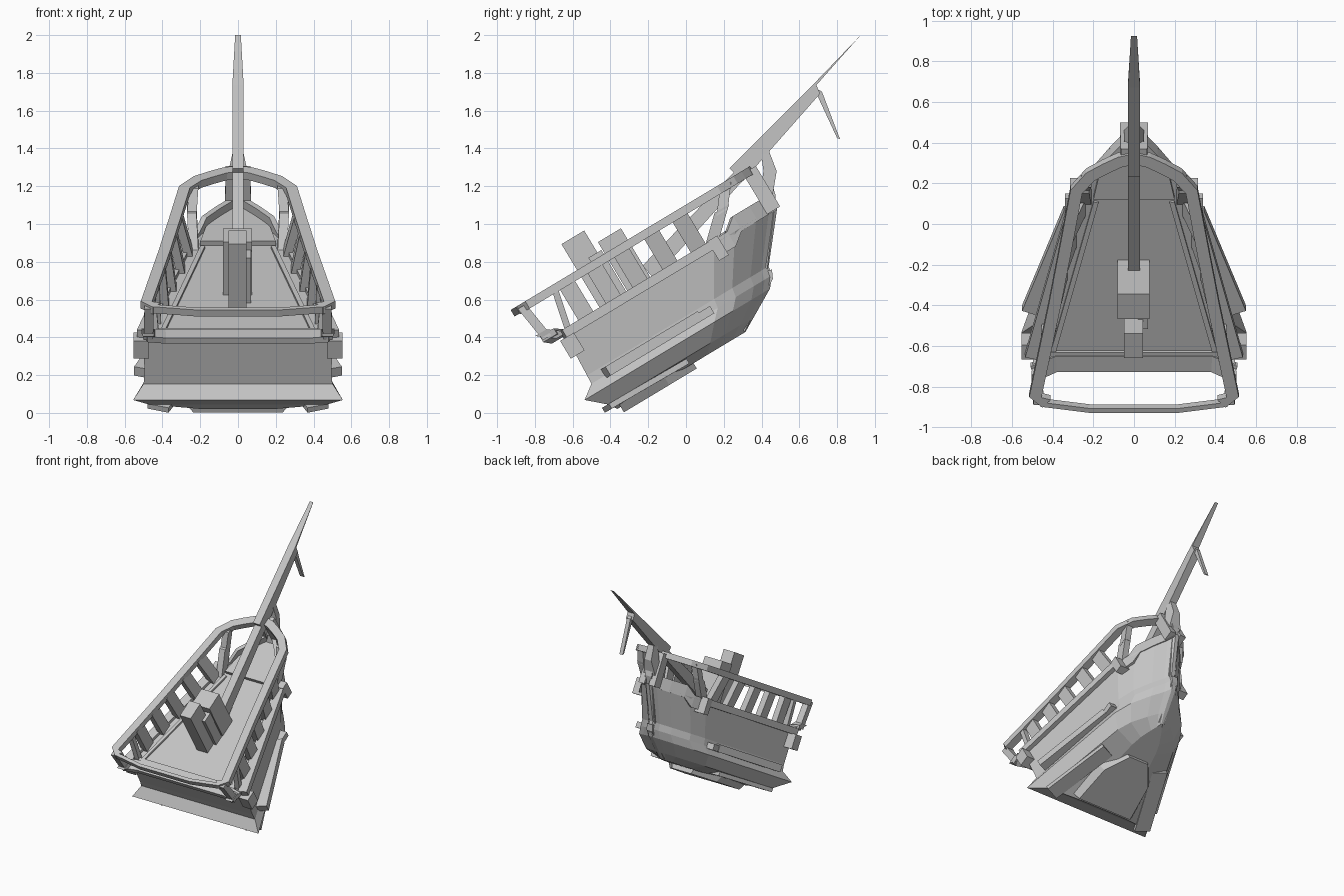
import bpy, bmesh, math
from mathutils import Vector

if "Cube" in bpy.data.objects:
    bpy.data.objects.remove(bpy.data.objects["Cube"])

grey = bpy.data.materials.new("weathered_grey")
grey.diffuse_color = (0.55, 0.55, 0.55, 1)
grey.use_nodes = True
grey.node_tree.nodes["Principled BSDF"].inputs["Base Color"].default_value = grey.diffuse_color
C, S = math.cos(math.radians(31)), math.sin(math.radians(31))


def P(x, u, v):
    """Ship frame (x across, u forward, v up) pitched bow-up by 31 degrees."""
    return Vector((x, C * u - S * v, S * u + C * v))


def finish(name, bm):
    bmesh.ops.recalc_face_normals(bm, faces=bm.faces)
    me = bpy.data.meshes.new(name)
    bm.to_mesh(me)
    bm.free()
    me.materials.append(grey)
    ob = bpy.data.objects.new(name, me)
    bpy.context.collection.objects.link(ob)
    return ob


def loft(name, rings):
    """Skin equal-length rings of points and cap the ends."""
    bm = bmesh.new()
    vs = [[bm.verts.new(p) for p in r] for r in rings]
    n = len(vs[0])
    for a, b in zip(vs, vs[1:]):
        for i in range(n):
            j = (i + 1) % n
            bm.faces.new((a[i], a[j], b[j], b[i]))
    bm.faces.new(vs[0])
    bm.faces.new(vs[-1])
    return finish(name, bm)


def box(name, x0, x1, u0, u1, v0, v1):
    ring = lambda v: [P(x0, u0, v), P(x1, u0, v), P(x1, u1, v), P(x0, u1, v)]
    return loft(name, [ring(v0), ring(v1)])


def plank(name, pts, w, h, side=1):
    """Bar along (x,u,v) points: w across in plan, h in v below the points."""
    rings = []
    n = len(pts)
    for i, (x, u, v) in enumerate(pts):
        a, b = pts[max(i - 1, 0)], pts[min(i + 1, n - 1)]
        t = Vector((b[0] - a[0], b[1] - a[1])).normalized()
        nx, nu = -t.y * w, t.x * w
        rings.append([P(side * xx, uu, vv) for xx, uu, vv in
                      ((x, u, v), (x + nx, u + nu, v),
                       (x + nx, u + nu, v - h), (x, u, v - h))])
    return loft(name, rings)


def strut(name, a, b, du, dx, side=1):
    """Four-sided post between two ship-frame points."""
    ring = lambda p: [P(side * (p[0] + i * dx), p[1] + j * du, p[2])
                      for i, j in ((-.5, -.5), (.5, -.5), (.5, .5), (-.5, .5))]
    return loft(name, [ring(a), ring(b)])


def profile(name, pts, w):
    """Extrude a world (y,z) outline; w = half width or one per point."""
    ws = w if isinstance(w, list) else [w] * len(pts)
    return loft(name, [[Vector((s * k, y, z)) for (y, z), k in zip(pts, ws)]
                       for s in (-1, 1)])


# plan shape shared by every hull level: (length fraction, width fraction)
PLAN = [(0, 1), (.70, .55), (.80, .43), (.90, .235), (.96, .1), (1, .03)]


def interp(table, t):
    for (a, p), (b, q) in zip(table, table[1:]):
        if t <= b:
            return p + (q - p) * (t - a) / (b - a)
    return table[-1][1]


# hull: bottom, bilge, lip, chine, sheer
levels = [(.205, -.30, .49, .20), (.25, -.33, .57, .47), (.335, -.425, .72, .555),
          (.39, -.35, .765, .50), (.44, -.347, .775, .495), (.69, -.335, .98, .50)]
rings = []
for v, u0, u1, xm in levels:
    half = [(xm * w, u0 + (u1 - u0) * t) for t, w in PLAN]
    rings.append([P(x, u, v) for x, u in half] + [P(-x, u, v) for x, u in half[::-1]])
loft("hull", rings)


def edge(u):
    """Half width of the sheer at u."""
    return .5 * interp(PLAN, max(0, (u + .335) / 1.315))


# bottom panel plate
loft("keel_plate", [[P(x * k, u, v) for x, u in
                     ((-.28, -.28), (.28, -.28), (.24, .0), (.1, .17), (-.1, .17), (-.24, .0))]
                    for v, k in ((.172, .85), (.23, 1))])

# deck border trims and bow step
for s in (1, -1):
    plank("deck_trim", [(edge(u) - .085, u, .705) for u in (-.33, .1, .55)], .025, .02, s)
plank("deck_end_trim", [(.42, -.35, .71), (-.42, -.35, .71)], -.04, .04)
loft("bow_step", [[P(x, u, v) for x, u in
                   ((-.2, .57), (.2, .57), (.17, .72), (.05, .92), (-.05, .92), (-.17, .72))]
                  for v in (.68, .718)])

# railing: outer path, stern to bow (u, x)
RAIL = [(-.425, .515), (.1, .42), (.45, .362), (.76, .312), (.86, .235), (.91, .155), (.95, .08)]
for s in (1, -1):
    plank("rail", [(.45, -.485, .945)] + [(x, u, .945) for u, x in RAIL] + [(0, .97, .945)],
          .06, .045, s)
    # balusters
    for u in (-.19, -.02, .145, .33, .505):
        strut("baluster", (edge(u) - .035, u, .68), (interp(RAIL, u) - .035, u, .92),
              .092, .045, s)
    # stern corner braces
    strut("stern_post", (.46, -.35, .69), (.475, -.44, .76), .07, .06, s)
    strut("stern_post_upper", (.475, -.425, .72), (.47, -.455, .93), .05, .05, s)
    strut("stern_knee", (.44, -.31, .69), (.46, -.26, .91), .035, .04, s)
    box("stern_block", s * .47, s * .553, -.375, -.29, .56, .67)
    # bow braces framing the oval opening
    strut("bow_brace", (.235, .57, .69), (.245, .72, .83), .09, .05, s)
    strut("bow_brace_head", (.245, .71, .81), (.235, .80, .925), .07, .05, s)
    strut("bow_cheek", (.045, .95, .68), (.04, .95, .93), .08, .05, s)
    # bow bulwark
    plank("bow_bulwark", [(edge(u), u, .765 if u > .7 else .71)
                          for u in (.58, .68, .75, .85, .92, .965)], .03, .09, s)
    # gunwale strake and its end block
    plank("gunwale", [(edge(u) + .035, u, .715) for u in (-.335, .1, .58)], .07, .05, s)
    box("gunwale_end", s * .23, s * .315, .565, .625, .60, .72)
    # side strakes
    plank("side_strake", [(.55, -.24, .43), (.345, .33, .43)], .09, .055, s)
    box("strake_end", s * .25, s * .34, .31, .40, .375, .42)
    plank("bilge_strake", [(.48, -.325, .252), (.30, .15, .245)], .12, .03, s)

# stern rail bar and the lower stern beam
plank("stern_rail", [(.46, -.48, .945), (.22, -.515, .945), (-.22, -.515, .945),
                     (-.46, -.48, .945)], -.025, .04)
plank("stern_beam", [(.48, -.455, .745), (.38, -.42, .715), (-.38, -.42, .715),
                     (-.48, -.455, .745)], -.09, .035)

# deck posts
box("deck_post_aft", -.05, .045, -.105, .035, .68, 1.105)
box("deck_post_side", .02, .07, -.02, .06, .68, .97)
box("deck_post_fore", -.08, .075, .066, .208, .68, 1.015)

# bowsprit, its inboard heel and the hanging strut
profile("bowsprit", [(.23, 1.295), (.67, 1.735), (.925, 2.0), (.918, 1.992),
                     (.69, 1.735), (.71, 1.69), (.30, 1.225)],
        [.03, .03, .015, .015, .03, .03, .03])
profile("bowsprit_heel", [(-.23, .78), (.27, 1.29), (.31, 1.24), (-.17, .71)], .03)
profile("hanging_strut", [(.67, 1.73), (.72, 1.70), (.815, 1.45), (.80, 1.455),
                          (.70, 1.67)], .015)

# stem post and figurehead block
profile("stem", [(.43, .76), (.475, 1.15), (.46, 1.2), (.40, 1.18), (.40, .8)], .03)
profile("stem_head", [(.39, 1.14), (.46, 1.16), (.48, 1.28), (.44, 1.385),
                      (.395, 1.395), (.41, 1.28)], [.05, .05, .03, .025, .025, .05])
profile("forefoot", [(.31, .43), (.46, .71), (.455, .76), (.40, .74), (.28, .46)], .025)
